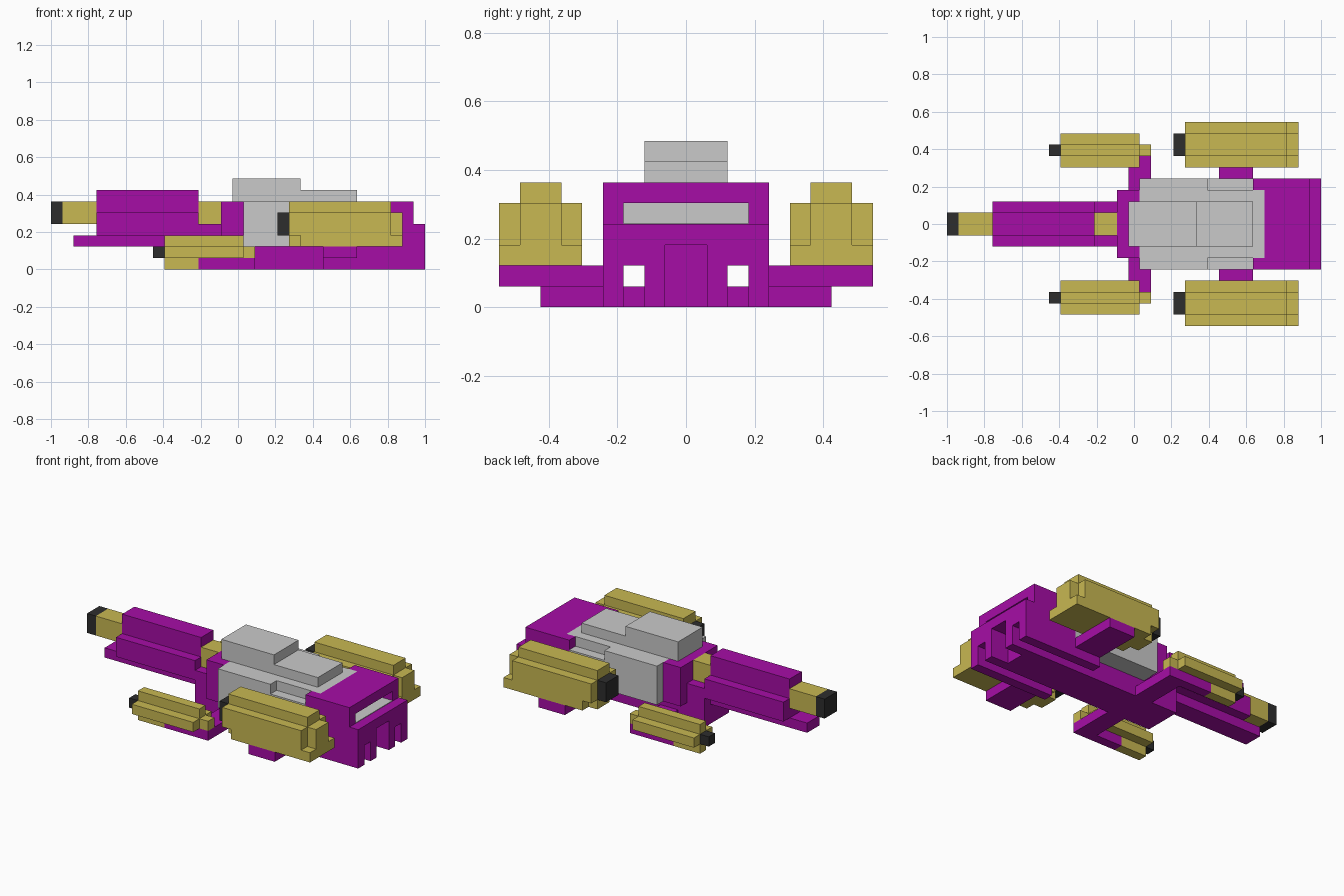
import bpy
import bmesh

if "Cube" in bpy.data.objects:
    bpy.data.objects.remove(bpy.data.objects["Cube"])

U = 2 / 33  # one grid block


def material(name, rgb):
    m = bpy.data.materials.new(name)
    m.diffuse_color = (*rgb, 1)
    m.use_nodes = True
    m.node_tree.nodes["Principled BSDF"].inputs["Base Color"].default_value = m.diffuse_color
    return m


PURPLE = material("purple", (0.38, 0.004, 0.38))
GOLD = material("gold", (0.58, 0.48, 0.085))
GREY = material("light grey", (0.59, 0.59, 0.59))
BLACK = material("black", (0.027, 0.027, 0.027))


def part(name, mat, *boxes, mirror=False):
    """Boxes in block units (x0,x1, y0,y1, z0,z1); x counts from the nose."""
    bm = bmesh.new()
    for x0, x1, y0, y1, z0, z1 in boxes:
        spans = [(y0, y1), (-y1, -y0)] if mirror else [(y0, y1)]
        for a, b in spans:
            for v in bmesh.ops.create_cube(bm, size=1)["verts"]:
                v.co.x = (x1 if v.co.x > 0 else x0) * U - 1
                v.co.y = (b if v.co.y > 0 else a) * U
                v.co.z = (z1 if v.co.z > 0 else z0) * U
    me = bpy.data.meshes.new(name)
    bm.to_mesh(me)
    bm.free()
    me.materials.append(mat)
    ob = bpy.data.objects.new(name, me)
    bpy.context.collection.objects.link(ob)


# Nose cannon
part("nose_muzzle", BLACK, (0, 1, -1, 1, 4, 6))
part("nose_barrel_front", GOLD, (1, 4, -1, 1, 4, 6))
part("nose_barrel_rear", GOLD, (13, 15, -1, 1, 4, 6))
part("nose_housing", PURPLE,
     (2, 13, -1, 1, 2, 3),
     (4, 13, -2, 2, 3, 5),
     (4, 13, -1, 1, 5, 7))

# Front hull below the nose, with the upright bulkhead
part("front_hull", PURPLE,
     (13, 18, -2, 2, 0, 2),
     (13, 17, -2, 2, 2, 4),
     (15, 17, -3, 3, 2, 6))

# Keel and the side rails with open grooves between them
part("keel", PURPLE, (18, 31, -2, 2, 0, 2))
part("side_rail", PURPLE, (24, 31, 3, 4, 0, 2), mirror=True)

# Grey cabin
part("cabin", GREY,
     (17, 23, -4, 4, 2, 6),
     (23, 27, -4, 4, 2, 5),
     (23, 27, -3, 3, 5, 6),
     (27, 28, -3, 3, 4, 6))
part("cabin_roof", GREY,
     (16, 22, -2, 2, 6, 8),
     (22, 27, -2, 2, 6, 7))

# Rear body: lower block, side walls and lid around a wide slot
part("rear_body", PURPLE,
     (27, 31, -4, 4, 2, 3),
     (27, 33, -4, 4, 3, 4),
     (28, 32, -4, 4, 5, 6))
part("rear_wall", PURPLE,
     (28, 32, 3, 4, 4, 5),
     (27, 28, 3, 4, 4, 6), mirror=True)
part("slot_floor", GREY, (28, 32, -3, 3, 4, 4.06))

# Rear legs leaving three notches
part("rear_leg", PURPLE,
     (31, 33, 3, 4, 0, 3),
     (31, 33, 1, 2, 0, 3),
     (31, 33, 2, 3, 2, 3), mirror=True)

# Small front guns on struts
part("small_gun_strut", PURPLE,
     (16, 18, 2, 6, 0, 1),
     (13, 18, 6, 7, 0, 1), mirror=True)
part("small_gun", GOLD,
     (10, 17, 5, 8, 1, 2),
     (10, 17, 6, 7, 2, 3),
     (10, 13, 6, 7, 0, 1),
     (17, 18, 6, 7, 1, 2), mirror=True)
part("small_gun_muzzle", BLACK, (9, 10, 6, 7, 1, 2), mirror=True)

# Large side guns on struts
part("large_gun_strut", PURPLE, (24, 27, 4, 9, 1, 2), mirror=True)
part("large_gun", GOLD,
     (21, 30, 5, 9, 3, 5),
     (22, 31, 5, 9, 2, 3),
     (21, 22, 6, 8, 2, 3),
     (21, 30, 6, 8, 5, 6),
     (30, 31, 6, 8, 3, 5), mirror=True)
part("large_gun_muzzle", BLACK, (20, 21, 6, 8, 3, 5), mirror=True)
